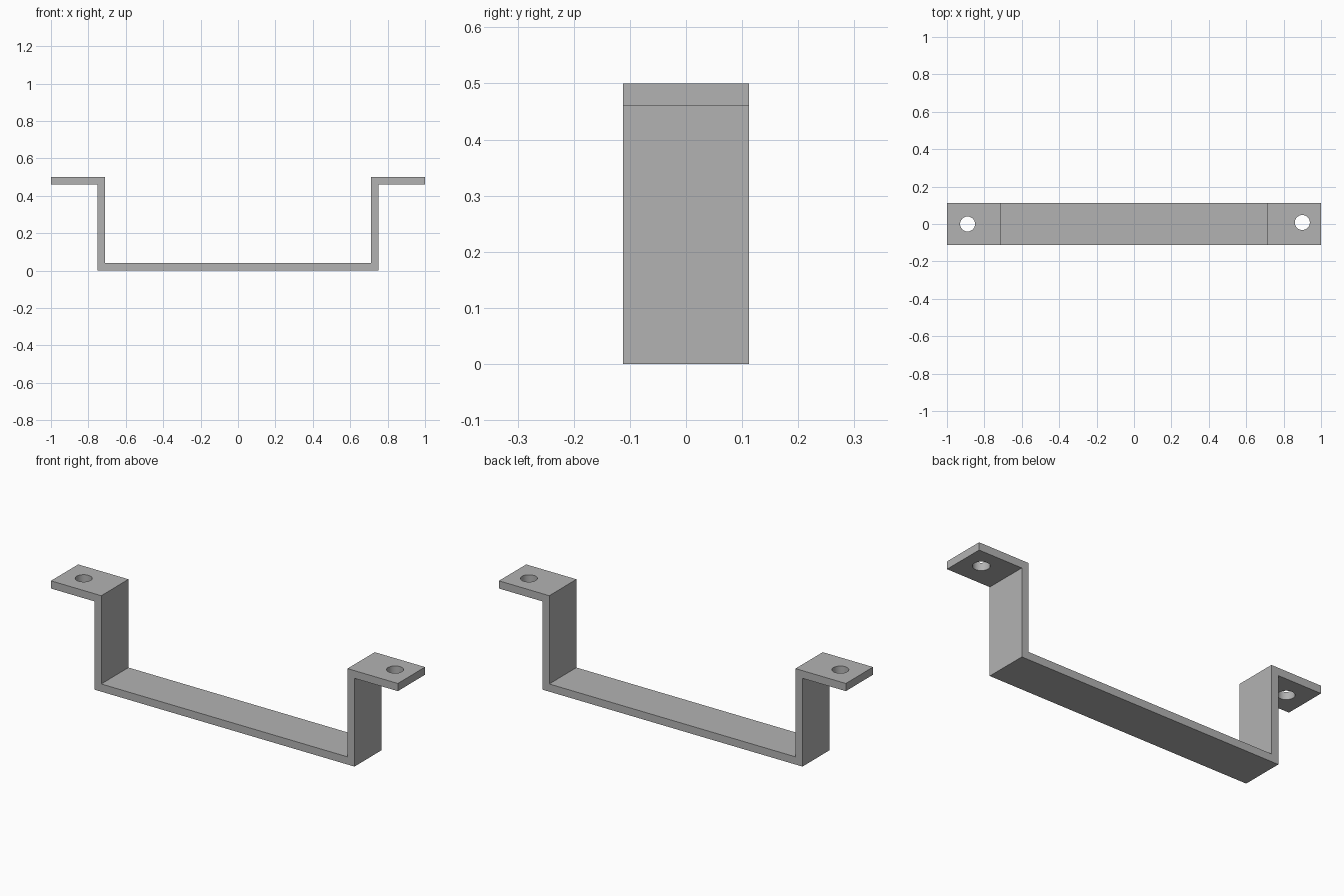
import bpy
import bmesh

if "Cube" in bpy.data.objects:
    bpy.data.objects.remove(bpy.data.objects["Cube"], do_unlink=True)

HALF_WIDTH = 0.112
T = 0.04            # sheet thickness
TOP = 0.5
WALL = 0.75         # outer face of the upright walls

steel = bpy.data.materials.new("grey_steel")
steel.use_nodes = True
grey = (0.45, 0.45, 0.45, 1)
steel.diffuse_color = grey
steel.node_tree.nodes["Principled BSDF"].inputs["Base Color"].default_value = grey

# Bent strap: right half of the profile, mirrored and extruded in depth
half = [(WALL, 0), (WALL, TOP - T), (1, TOP - T), (1, TOP),
        (WALL - T, TOP), (WALL - T, T)]
profile = half + [(-x, z) for x, z in reversed(half)]

bm = bmesh.new()
face = bm.faces.new([bm.verts.new((x, -HALF_WIDTH, z)) for x, z in profile])
extruded = bmesh.ops.extrude_face_region(bm, geom=[face])
bmesh.ops.translate(bm, vec=(0, 2 * HALF_WIDTH, 0),
                    verts=[v for v in extruded["geom"] if isinstance(v, bmesh.types.BMVert)])
bmesh.ops.recalc_face_normals(bm, faces=bm.faces)
mesh = bpy.data.meshes.new("strap_bracket")
bm.to_mesh(mesh)
bm.free()
mesh.materials.append(steel)
bracket = bpy.data.objects.new("strap_bracket", mesh)
bpy.context.collection.objects.link(bracket)

# Screw holes through the two mounting tabs
for name, x, y in (("right_hole_cutter", -0.89, 0), ("left_hole_cutter", 0.9, 0.008)):
    bpy.ops.mesh.primitive_cylinder_add(vertices=48, radius=0.04, depth=0.2,
                                        location=(x, y, TOP - T / 2))
    cutter = bpy.context.object
    cutter.name = name
    cutter.data.materials.append(steel)
    cutter.hide_render = True
    cutter.hide_set(True)
    cut = bracket.modifiers.new(name, 'BOOLEAN')
    cut.operation = 'DIFFERENCE'
    cut.solver = 'EXACT'
    cut.object = cutter

# Bake the holes, then remove the cutters
bpy.context.view_layer.update()
evaluated = bracket.evaluated_get(bpy.context.evaluated_depsgraph_get())
bracket.data = bpy.data.meshes.new_from_object(evaluated)
for cut in list(bracket.modifiers):
    cutter = cut.object
    bracket.modifiers.remove(cut)
    bpy.data.objects.remove(cutter, do_unlink=True)

# Smooth hole walls, sharp sheet edges
bpy.ops.object.select_all(action='DESELECT')
bracket.select_set(True)
bpy.context.view_layer.objects.active = bracket
bpy.ops.object.shade_smooth_by_angle(angle=0.5)
